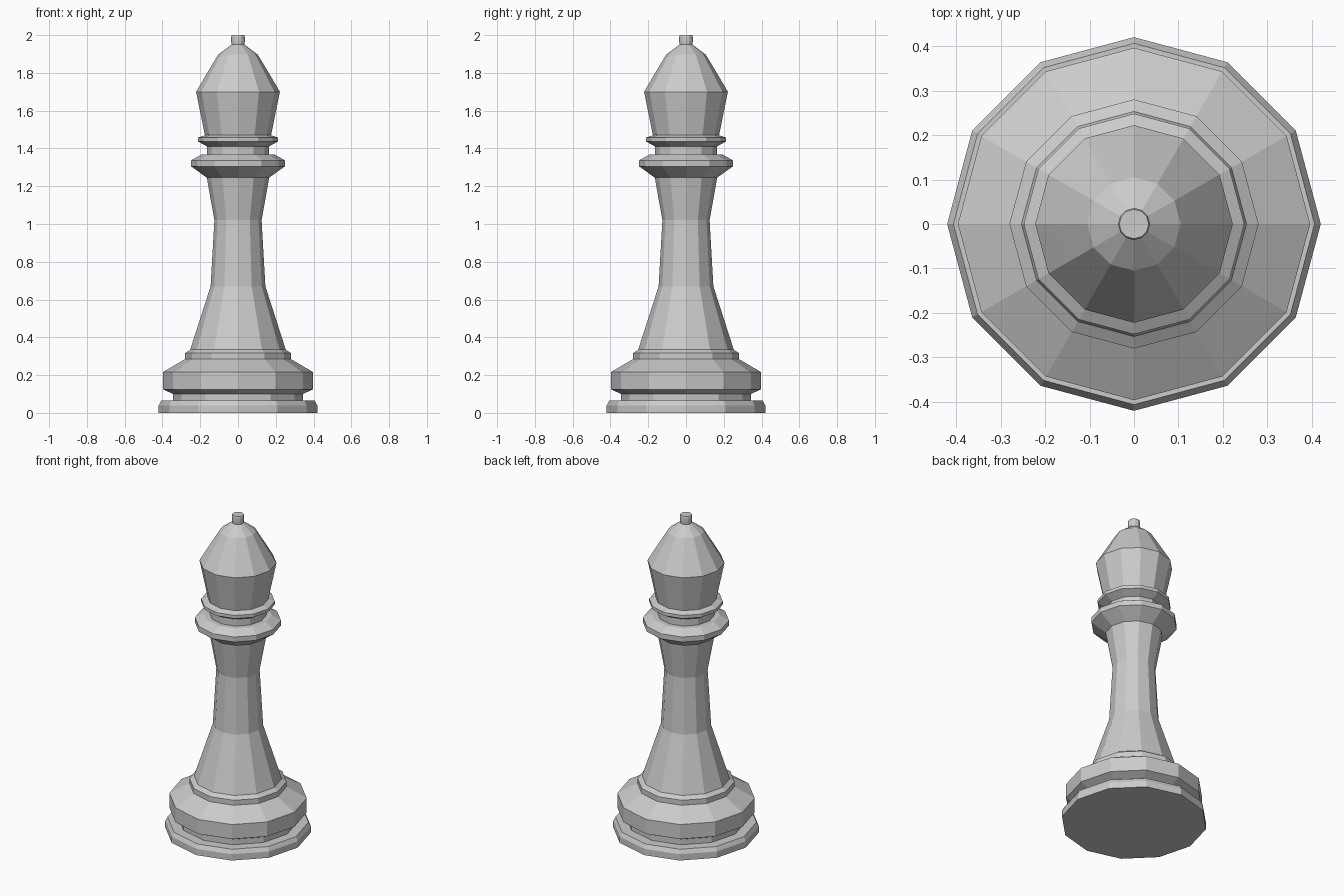
import bpy, bmesh
from math import cos, sin, pi

if "Cube" in bpy.data.objects:
    bpy.data.objects.remove(bpy.data.objects["Cube"])

SIDES = 12


def lathe(name, profile, cap_bottom=False, cap_top=False):
    """Revolve (radius, height) points into a flat-faced 12-sided part."""
    bm = bmesh.new()
    rings = [[bm.verts.new((r * cos(2 * pi * i / SIDES), r * sin(2 * pi * i / SIDES), z))
              for i in range(SIDES)] for r, z in profile]
    for low, high in zip(rings, rings[1:]):
        for i in range(SIDES):
            j = (i + 1) % SIDES
            bm.faces.new((low[i], low[j], high[j], high[i]))
    if cap_bottom:
        bm.faces.new(rings[0][::-1])
    if cap_top:
        bm.faces.new(rings[-1])
    mesh = bpy.data.meshes.new(name)
    bm.to_mesh(mesh)
    bm.free()
    obj = bpy.data.objects.new(name, mesh)
    bpy.context.collection.objects.link(obj)
    return obj


# Foot plate and recessed neck
lathe("foot", [(0.42, 0), (0.42, 0.04), (0.406, 0.065), (0.345, 0.065), (0.345, 0.10)],
      cap_bottom=True)

# Wide base drum with stepped shoulder
lathe("base", [(0.345, 0.10), (0.396, 0.125), (0.396, 0.217), (0.28, 0.285),
               (0.28, 0.317), (0.253, 0.335)])

# Tapering stem
lathe("stem", [(0.253, 0.335), (0.145, 0.67), (0.125, 1.02), (0.165, 1.245)])

# Lower and upper collars
lathe("lower_collar", [(0.165, 1.245), (0.248, 1.305), (0.248, 1.337), (0.195, 1.367),
                       (0.163, 1.367), (0.163, 1.41)])
lathe("upper_collar", [(0.163, 1.41), (0.212, 1.437), (0.212, 1.457), (0.175, 1.47)])

# Head
lathe("head", [(0.175, 1.47), (0.222, 1.70), (0.172, 1.785), (0.105, 1.897), (0.034, 1.95)])

# Finial on the tip
lathe("finial", [(0.034, 1.95), (0.036, 1.965), (0.036, 1.99), (0.033, 2.0)], cap_top=True)
